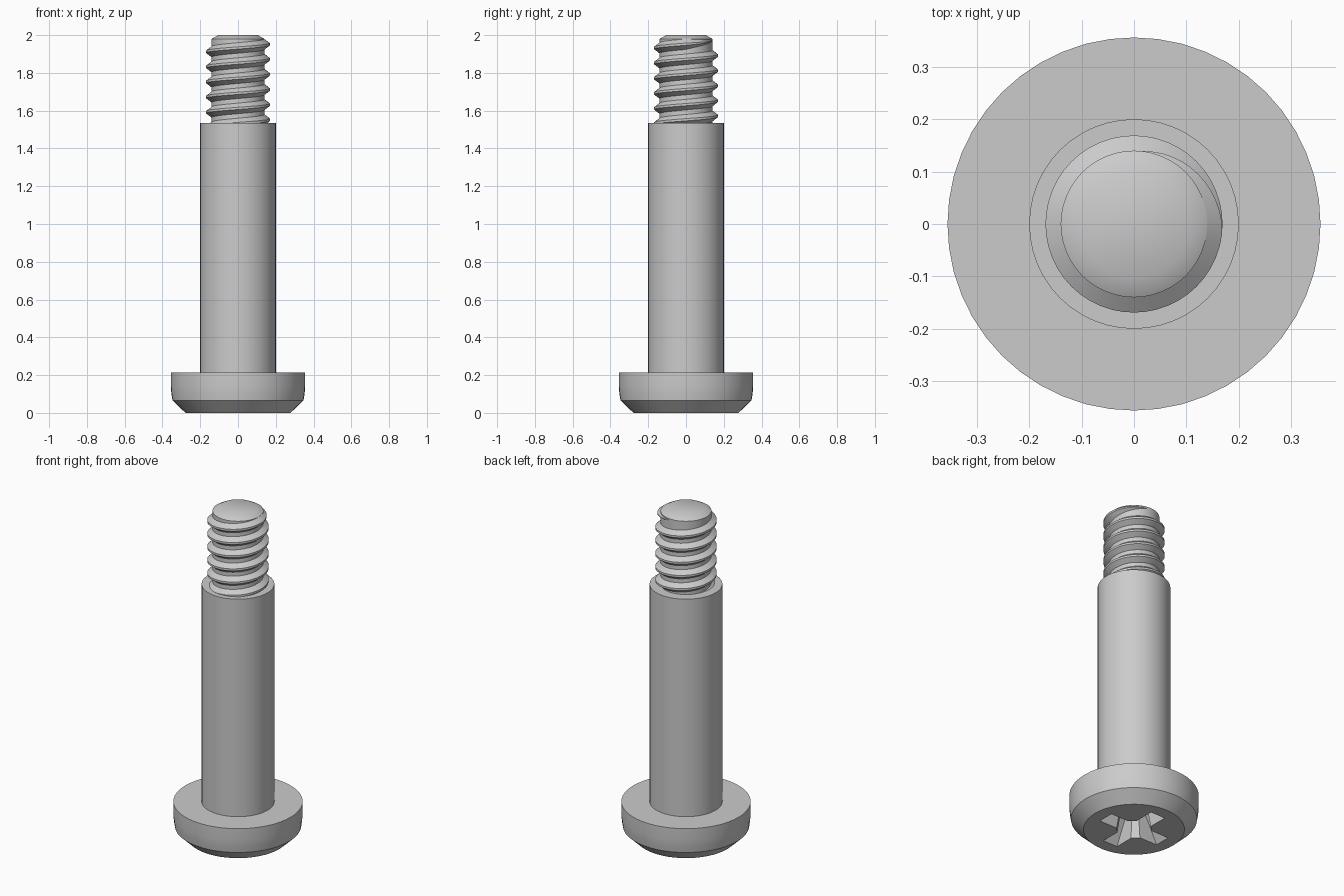
import bpy, bmesh, math
from math import sin, cos, pi, radians

if "Cube" in bpy.data.objects:
    bpy.data.objects.remove(bpy.data.objects["Cube"], do_unlink=True)

steel = bpy.data.materials.new("grey steel")
steel.use_nodes = True
colour = (0.6, 0.6, 0.6, 1)
steel.diffuse_color = colour
steel.node_tree.nodes["Principled BSDF"].inputs["Base Color"].default_value = colour

SEGMENTS = 48


def loft(name, rings):
    """Join closed rings of points with quads and cap both ends."""
    bm = bmesh.new()
    loops = [[bm.verts.new(p) for p in ring] for ring in rings]
    n = len(loops[0])
    for a, b in zip(loops, loops[1:]):
        for i in range(n):
            j = (i + 1) % n
            bm.faces.new((a[i], a[j], b[j], b[i]))
    bm.faces.new(loops[0])
    bm.faces.new(loops[-1])
    bmesh.ops.recalc_face_normals(bm, faces=bm.faces)
    mesh = bpy.data.meshes.new(name)
    bm.to_mesh(mesh)
    bm.free()
    mesh.materials.append(steel)
    obj = bpy.data.objects.new(name, mesh)
    bpy.context.collection.objects.link(obj)
    return obj


def turned(name, profile):
    """Solid of revolution from (radius, height) points."""
    angles = [2 * pi * i / SEGMENTS for i in range(SEGMENTS)]
    return loft(name, [[(r * cos(a), r * sin(a), z) for a in angles]
                       for r, z in profile])


def smooth(obj):
    bpy.ops.object.select_all(action='DESELECT')
    obj.select_set(True)
    bpy.context.view_layer.objects.active = obj
    bpy.ops.object.shade_smooth_by_angle(angle=radians(32))


# Turned parts
head = turned("head", [(0.278, 0), (0.347, 0.066), (0.353, 0.105),
                       (0.356, 0.14), (0.356, 0.215)])
shoulder = turned("shoulder", [(0.2, 0.21), (0.2, 1.535)])
core = turned("threaded_core", [(0.14, 1.53), (0.14, 1.98), (0.104, 2.0)])


# Cross recess in the head, tapering inwards
def cross_ring(length, half_width, corner, z):
    arm = [(length, -half_width), (length, half_width),
           (corner, half_width), (half_width, corner)]
    ring = []
    for q in range(4):
        c, s = cos(q * pi / 2), sin(q * pi / 2)
        ring += [(x * c - y * s, x * s + y * c, z) for x, y in arm]
    return ring


cutter = loft("recess_cutter", [cross_ring(0.21, 0.05, 0.085, -0.01),
                                cross_ring(0.1, 0.035, 0.06, 0.17)])
cutter.hide_render = True
cut = head.modifiers.new("cross_recess", 'BOOLEAN')
cut.operation = 'DIFFERENCE'
cut.solver = 'EXACT'
cut.object = cutter
bpy.context.view_layer.objects.active = head
bpy.ops.object.modifier_apply(modifier=cut.name)
bpy.data.objects.remove(cutter, do_unlink=True)

# Right-handed thread, fading into the core over its last quarter turn
PITCH, TURNS, END_Z = 0.08, 6, 1.972
ROOT, HEIGHT = 0.136, 0.033
rings = []
steps = TURNS * SEGMENTS
for i in range(steps + 1):
    left = (steps - i) / SEGMENTS
    fade = min(1, left / 0.27 + 0.05)
    a = pi / 2 - 2 * pi * left
    z = END_Z - PITCH * left
    crest = ROOT + HEIGHT * fade
    wide, narrow = 0.031 * fade, 0.006 * fade
    rings.append([(r * cos(a), r * sin(a), z + dz) for r, dz in
                  ((ROOT, -wide), (crest, -narrow), (crest, narrow), (ROOT, wide))])
thread = loft("thread", rings)

for part in (head, shoulder, core, thread):
    smooth(part)
